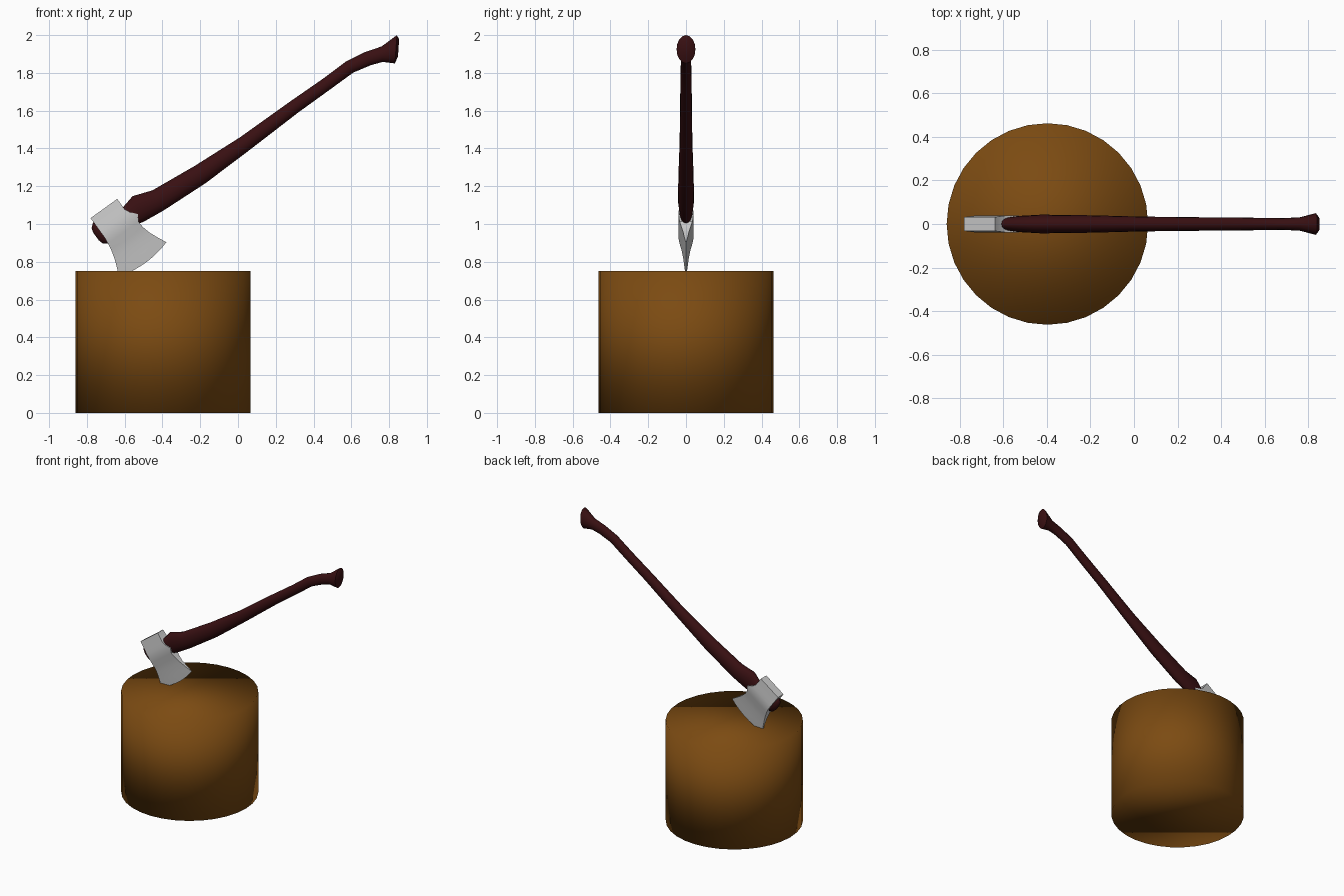
import bpy, math
from mathutils import Matrix, Vector

if "Cube" in bpy.data.objects:
    bpy.data.objects.remove(bpy.data.objects["Cube"])


def paint(obj, name, rgb):
    mat = bpy.data.materials.new(name)
    mat.diffuse_color = (*rgb, 1)
    mat.use_nodes = True
    mat.node_tree.nodes["Principled BSDF"].inputs["Base Color"].default_value = mat.diffuse_color
    obj.data.materials.append(mat)


def loft(name, rings):
    """Skin a list of equal-length closed rings and cap both ends."""
    n = len(rings[0])
    verts = [p for ring in rings for p in ring]
    faces = [(r * n + i, r * n + (i + 1) % n, (r + 1) * n + (i + 1) % n, (r + 1) * n + i)
             for r in range(len(rings) - 1) for i in range(n)]
    faces.append(tuple(reversed(range(n))))
    faces.append(tuple(range(len(verts) - n, len(verts))))
    mesh = bpy.data.meshes.new(name)
    mesh.from_pydata(verts, [], faces)
    obj = bpy.data.objects.new(name, mesh)
    bpy.context.collection.objects.link(obj)
    bpy.ops.object.select_all(action='DESELECT')
    obj.select_set(True)
    bpy.context.view_layer.objects.active = obj
    bpy.ops.object.mode_set(mode='EDIT')
    bpy.ops.mesh.select_all(action='SELECT')
    bpy.ops.mesh.normals_make_consistent(inside=False)
    bpy.ops.object.mode_set(mode='OBJECT')
    return obj


# Chopping block, smooth shaded all over
bpy.ops.mesh.primitive_cylinder_add(vertices=32, radius=0.463, depth=0.75,
                                    location=(-0.398, 0, 0.375))
stump = bpy.context.object
stump.name = "stump"
bpy.ops.object.shade_smooth()
paint(stump, "wood_brown", (0.2, 0.07, 0.006))

# Handle: x, z, half height, half width, tilt in degrees
stations = [
    (-.752, .934, .025, .010, 36), (-.746, .938, .050, .022, 36),
    (-.727, .952, .069, .030, 36), (-.572, 1.045, .058, .031, 36),
    (-.530, 1.079, .074, .037, 22), (-.425, 1.124, .061, .043, 28),
    (-.200, 1.262, .054, .040, 31), (.037, 1.426, .042, .034, 34.5),
    (.301, 1.622, .036, .031, 36.5), (.472, 1.743, .034, .030, 36.5),
    (.591, 1.831, .035, .028, 33), (.689, 1.876, .038, .027, 22),
    (.763, 1.899, .041, .031, 4), (.836, 1.925, .075, .050, -4),
    (.850, 1.932, .045, .030, -4)]
rings = []
for x, z, h, w, deg in stations:
    a = math.radians(deg)
    up = Vector((-math.sin(a), 0, math.cos(a)))
    rings.append([Vector((x, 0, z)) + up * (h * math.sin(t)) + Vector((0, w * math.cos(t), 0))
                  for t in (math.tau * i / 16 for i in range(16))])
handle = loft("handle", rings)
bpy.ops.object.shade_smooth_by_angle(angle=math.radians(50))
paint(handle, "dark_red_wood", (0.04, 0.005, 0.006))

# Axe head: depth below poll, left edge, right edge, half thickness, edge bulge
rows = [
    (.000, -.087, .087, .032, 0), (.068, -.087, .087, .037, 0),
    (.095, -.087, .100, .040, 0), (.130, -.087, .129, .040, 0),
    (.163, -.091, .108, .034, 0), (.200, -.097, .110, .024, 0),
    (.243, -.108, .121, .015, .004), (.295, -.127, .143, .008, .012),
    (.338, -.147, .164, .001, .024)]
us = [i / 5 - 1 for i in range(11)]
rings = []
for depth, left, right, y, bulge in rows:
    side = [((left + right) / 2 + u * (right - left) / 2, -depth - bulge * (1 - u * u)) for u in us]
    rings.append([(s, -y, z) for s, z in side] + [(s, y, z) for s, z in reversed(side)])
head = loft("axe_head", rings)
head.matrix_world = Matrix.Translation((-.710, 0, 1.082)) @ Matrix.Rotation(-math.radians(35.8), 4, 'Y')
bpy.ops.object.shade_smooth_by_angle(angle=math.radians(30))
